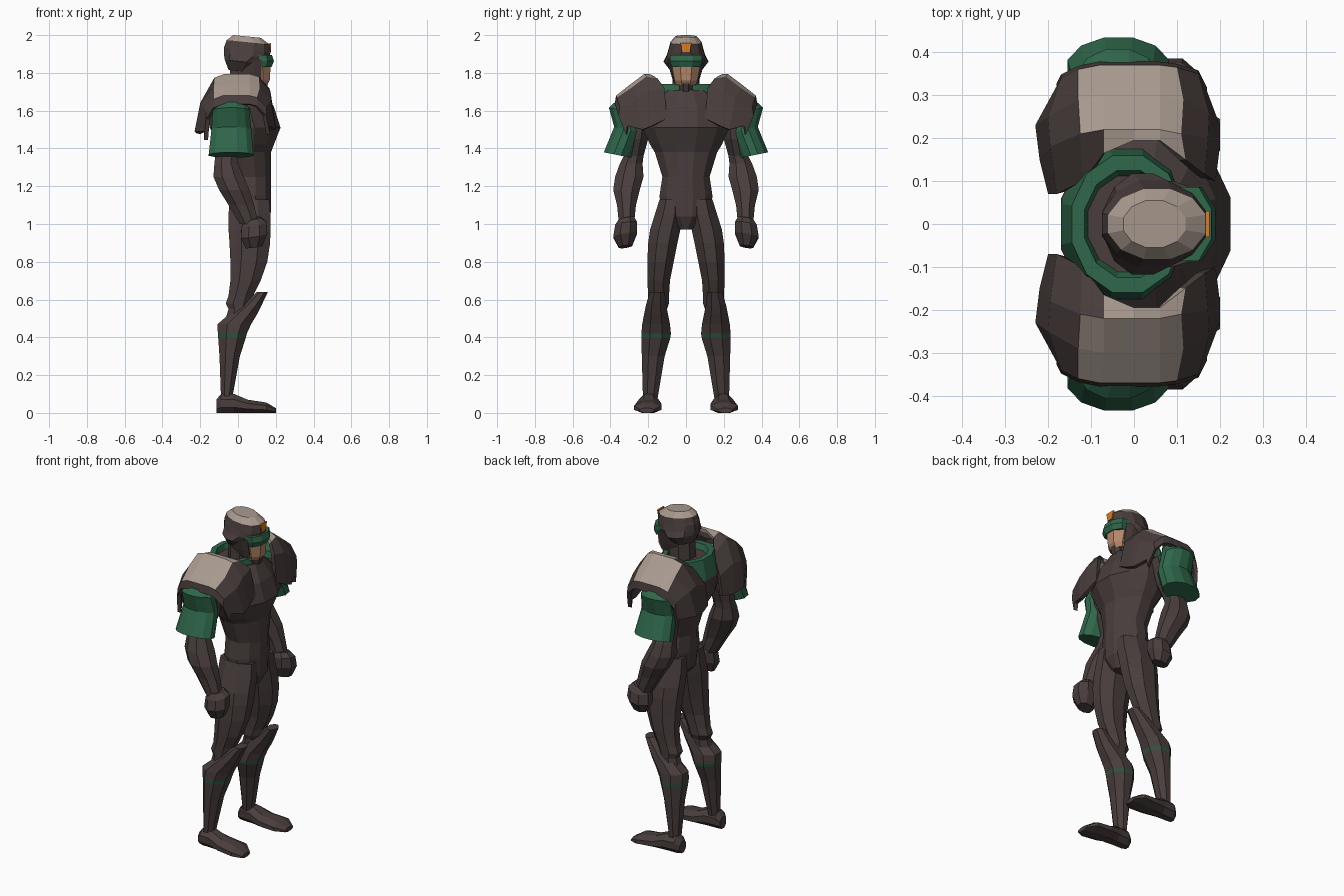
import bpy, bmesh, math
from mathutils import Vector

cube = bpy.data.objects.get("Cube")
if cube:
    bpy.data.objects.remove(cube, do_unlink=True)


def make_material(name, red, green, blue):
    mat = bpy.data.materials.new(name)
    mat.use_nodes = True
    mat.diffuse_color = (red, green, blue, 1)
    shader = mat.node_tree.nodes["Principled BSDF"]
    shader.inputs["Base Color"].default_value = (red, green, blue, 1)
    shader.inputs["Roughness"].default_value = 0.8
    return mat


DARK = make_material("dark brown suit", .066, .048, .046)
TAN = make_material("pale tan plate", .39, .32, .27)
GREEN = make_material("deep green cloth", .028, .135, .068)
TRIM = make_material("dark green trim", .026, .085, .048)
SKIN = make_material("warm skin", .46, .24, .14)
ORANGE = make_material("orange emblem", .74, .2, .015)


def finish(name, bm, materials, mirror=False, rule=None, shell=0):
    """Turn a bmesh into an object; rule picks the faces with the second colour."""
    bm.normal_update()
    if rule:
        for face in bm.faces:
            face.material_index = int(rule(face))
    mesh = bpy.data.meshes.new(name)
    bm.to_mesh(mesh)
    bm.free()
    obj = bpy.data.objects.new(name, mesh)
    bpy.context.scene.collection.objects.link(obj)
    for mat in materials:
        mesh.materials.append(mat)
    if shell:
        solid = obj.modifiers.new("thickness", "SOLIDIFY")
        solid.thickness = shell
        solid.offset = -1
    if mirror:
        mod = obj.modifiers.new("other side", "MIRROR")
        mod.use_axis = (False, True, False)
    return obj


def loft(name, rings, *materials, sides=8, axis="z", mirror=False,
         rule=None, tilt_u=0, tilt_y=0):
    """Skin rings of (position, low u, high u, low y, high y).
    A ring with one width instead of two y limits is centred on y = 0."""
    bm = bmesh.new()
    loops = []
    grow = 1 / math.cos(math.pi / sides)
    for ring in rings:
        pos, u_low, u_high = ring[:3]
        y_low, y_high = ring[3:] if len(ring) == 5 else (-ring[3], ring[3])
        loop = []
        for i in range(sides):
            angle = (i + .5) * math.tau / sides
            du = math.cos(angle) * grow * (u_high - u_low) / 2
            dy = math.sin(angle) * grow * (y_high - y_low) / 2
            u, y = (u_low + u_high) / 2 + du, (y_low + y_high) / 2 + dy
            height = pos + tilt_u * du + tilt_y * dy
            co = (u, y, height) if axis == "z" else (height, y, u)
            loop.append(bm.verts.new(co))
        loops.append(loop)
    for low, high in zip(loops, loops[1:]):
        for i in range(sides):
            k = (i + 1) % sides
            bm.faces.new((low[i], low[k], high[k], high[i]))
    bm.faces.new(loops[0][::-1])
    bm.faces.new(loops[-1])
    bmesh.ops.recalc_face_normals(bm, faces=bm.faces)
    return finish(name, bm, materials or (DARK,), mirror, rule)


# Torso: narrow waist under an overhanging chest
loft("torso", [
    (.97, .02, .14, .035), (1.04, -.04, .173, .13), (1.15, -.05, .175, .14),
    (1.25, -.05, .175, .125), (1.38, -.08, .175, .165), (1.42, -.1, .19, .19),
    (1.51, -.15, .225, .23), (1.62, -.17, .19, .22), (1.71, -.13, .14, .12)],
    sides=12)

# Collar ring standing round the neck
loft("collar", [
    (1.63, -.17, .13, .18), (1.742, -.145, .115, .16),
    (1.742, -.115, .09, .125), (1.68, -.1, .08, .1)],
    GREEN, sides=12)

# Head
loft("neck", [(1.66, -.05, .11, .075), (1.84, -.04, .1, .07)])
loft("face", [(1.735, .06, .152, .052), (1.76, .05, .168, .06),
              (1.86, .02, .174, .078)], SKIN)
loft("cheek_guards", [(1.75, .03, .125, .04, .066), (1.8, 0, .125, .05, .082),
                      (1.87, 0, .125, .06, .1)], mirror=True)
loft("chin_guard", [(1.69, .08, .14, .035), (1.745, .08, .16, .035)])
loft("visor", [(1.832, .08, .178, .075), (1.862, .08, .19, .086),
               (1.895, .08, .18, .086)], GREEN)


def on_crown(face):
    return face.normal.z > .4 and face.calc_center_median().z > 1.94


loft("helmet", [
    (1.81, -.05, .06, .08), (1.86, -.07, .11, .118), (1.89, -.075, .165, .102),
    (1.92, -.075, .172, .093), (1.962, -.06, .168, .082),
    (1.993, -.025, .12, .055)],
    DARK, TAN, sides=12, tilt_u=-.1, rule=on_crown)

# Thin emblem plate on the brow
bm = bmesh.new()
bmesh.ops.create_cube(bm, size=1)
for v in bm.verts:
    taper = .06 if v.co.z > 0 else .035
    v.co = Vector((.171 + v.co.x * .009, v.co.y * taper, 1.934 + v.co.z * .048))
finish("brow_emblem", bm, [ORANGE])

# Arms, fists and flared sleeves
loft("arms", [
    (1.6, -.1, .06, .18, .32), (1.45, -.12, .04, .2, .33),
    (1.36, -.12, 0, .225, .33), (1.32, -.125, 0, .23, .35),
    (1.25, -.13, .03, .225, .375), (1.18, -.1, .06, .245, .385),
    (1.1, -.05, .085, .265, .365), (1.0, .01, .11, .275, .355)], mirror=True)
loft("fists", [
    (1.03, .04, .12, .275, .355), (1.0, .02, .15, .26, .375),
    (.94, .015, .155, .26, .385), (.88, .04, .13, .285, .355)],
    mirror=True, tilt_u=.15, tilt_y=-.15)
loft("sleeves", [
    (1.365, -.155, .082, .29, .435), (1.5, -.14, .07, .24, .38),
    (1.6, -.135, .06, .25, .408), (1.65, -.1, .04, .26, .36)],
    GREEN, sides=12, mirror=True, tilt_y=.2)

# Shoulder pads: inner arch, crest, slope, outer edge and lip, back to front
arches = [
    [(-.2, .07, 1.49), (-.18, .07, 1.61), (-.12, .1, 1.71), (-.07, .165, 1.78),
     (0, .195, 1.795), (.06, .195, 1.795), (.12, .15, 1.77), (.165, .115, 1.72),
     (.19, .1, 1.56)],
    [(-.22, .15, 1.48), (-.195, .18, 1.65), (-.125, .21, 1.775),
     (-.07, .22, 1.795), (0, .22, 1.795), (.06, .22, 1.795), (.11, .21, 1.78),
     (.172, .2, 1.7), (.2, .18, 1.52)],
    [(-.23, .23, 1.49), (-.2, .25, 1.64), (-.13, .29, 1.725), (-.07, .3, 1.735),
     (0, .3, 1.735), (.06, .3, 1.735), (.115, .29, 1.72), (.175, .26, 1.66),
     (.2, .23, 1.5)],
    [(-.18, .32, 1.49), (-.17, .34, 1.6), (-.13, .36, 1.66), (-.08, .37, 1.68),
     (0, .37, 1.68), (.06, .37, 1.68), (.1, .365, 1.67), (.15, .35, 1.62),
     (.17, .31, 1.52)]]
arches.append([(x, y + .008, z - .045) for x, y, z in arches[-1]])
bm = bmesh.new()
grid = [[bm.verts.new(p) for p in arch] for arch in arches]
for inner, outer in zip(grid, grid[1:]):
    for i in range(len(inner) - 1):
        bm.faces.new((inner[i], inner[i + 1], outer[i + 1], outer[i]))


def on_top(face):
    middle = face.calc_center_median()
    return abs(middle.x) < .106 and middle.y > .18 and middle.z > 1.665


finish("shoulder_pads", bm, [DARK, TAN], mirror=True, shell=.022, rule=on_top)

# Legs
loft("legs", [
    (1.13, -.045, .165, .02, .14), (1.05, -.05, .172, .015, .165),
    (.97, -.05, .172, .03, .19), (.9, -.045, .17, .045, .2),
    (.8, -.04, .155, .065, .205), (.7, -.04, .12, .085, .205),
    (.62, -.05, .08, .09, .2), (.58, -.065, .07, .09, .2),
    (.55, -.05, .06, .1, .2), (.45, -.08, .04, .1, .2)], mirror=True)

# Boots with a raised knee tongue and a thin trim line
loft("boots", [
    (.08, -.09, -.03, .15, .228), (.3, -.098, .01, .113, .234),
    (.4, -.105, .042, .082, .236), (.42, -.107, .047, .08, .236),
    (.47, -.108, .07, .085, .232), (.52, -.05, .1, .095, .222),
    (.57, .02, .125, .105, .212), (.64, .1, .158, .112, .192)],
    DARK, TRIM, mirror=True,
    rule=lambda f: .4 < f.calc_center_median().z < .42)

# Feet, from heel to toe
loft("feet", [
    (-.115, 0, .07, .165, .225), (-.09, 0, .1, .15, .245),
    (-.02, 0, .1, .145, .25), (.05, 0, .07, .13, .265),
    (.15, 0, .055, .13, .275), (.2, 0, .025, .17, .245)],
    axis="x", mirror=True)
